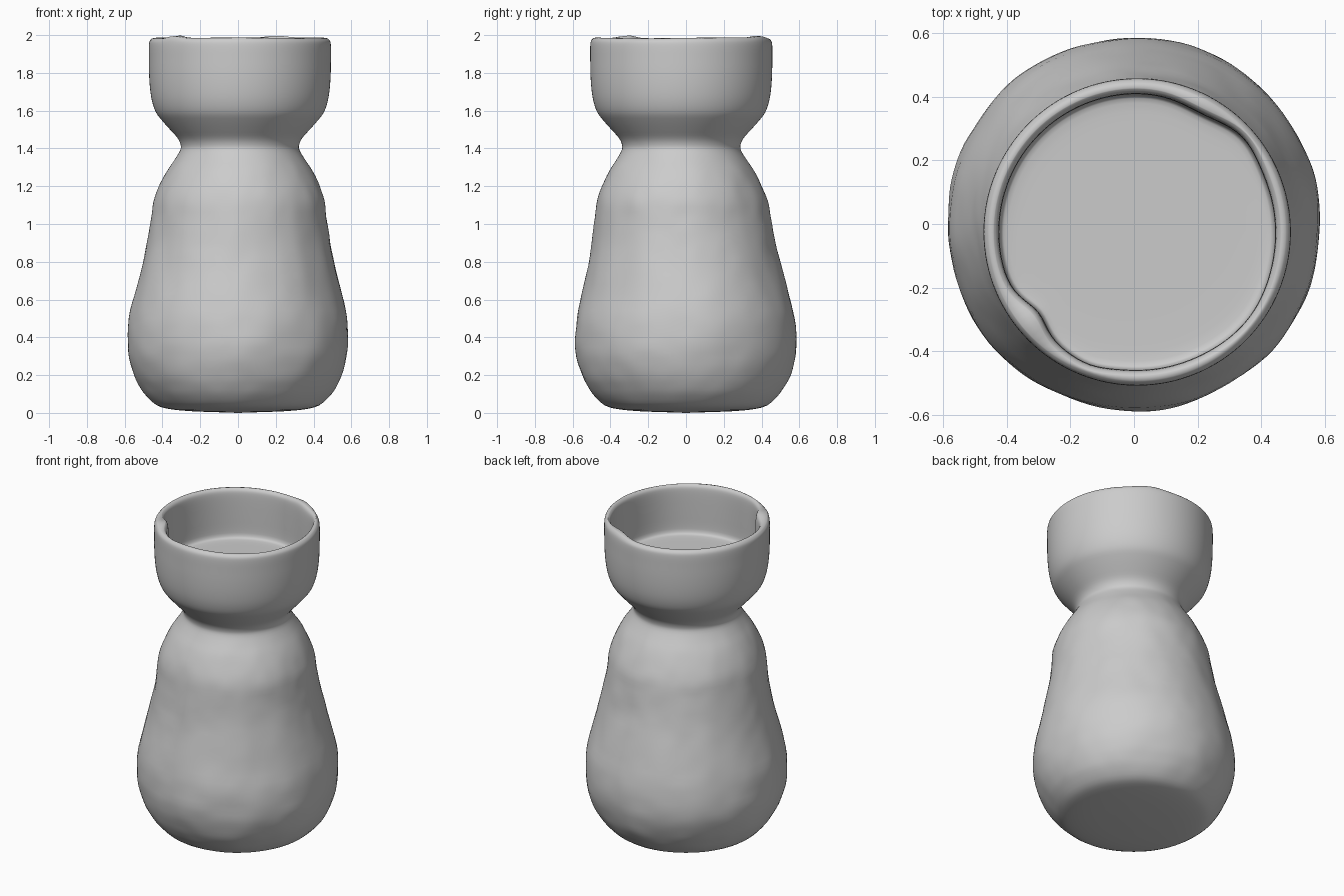
import bpy, bmesh, math
from mathutils import Vector, noise

if "Cube" in bpy.data.objects:
    bpy.data.objects.remove(bpy.data.objects["Cube"])

SEG = 128

# Outer profile (radius, height): base, bulging body, neck, cup wall, rim
OUTER = [(0.12, 0.004), (0.25, 0.009), (0.36, 0.02), (0.43, 0.04), (0.485, 0.09), (0.52, 0.14),
         (0.55, 0.2), (0.577, 0.29), (0.586, 0.38), (0.577, 0.5), (0.548, 0.63),
         (0.512, 0.78), (0.485, 0.9), (0.465, 1.03), (0.452, 1.12), (0.425, 1.2),
         (0.385, 1.28), (0.345, 1.34), (0.316, 1.39), (0.314, 1.42), (0.33, 1.455),
         (0.37, 1.5), (0.41, 1.545), (0.444, 1.59), (0.465, 1.65), (0.476, 1.72),
         (0.481, 1.8), (0.482, 1.88), (0.482, 1.94), (0.478, 1.968), (0.466, 1.982)]
# Inner profile: rounded lip, inner wall, floor of the cup
INNER = [(0.452, 1.985), (0.441, 1.975), (0.435, 1.955), (0.433, 1.9), (0.433, 1.8),
         (0.433, 1.72), (0.428, 1.685), (0.405, 1.672), (0.3, 1.67), (0.15, 1.67)]


def smooth_profile(pts, steps):
    """Catmull-Rom subdivision of a profile."""
    out = []
    for i in range(len(pts) - 1):
        p = [Vector(pts[min(max(i + k, 0), len(pts) - 1)]) for k in (-1, 0, 1, 2)]
        for s in range(steps):
            t = s / steps
            out.append(0.5 * (2 * p[1] + (p[2] - p[0]) * t
                              + (2 * p[0] - 5 * p[1] + 4 * p[2] - p[3]) * t * t
                              + (3 * p[1] - p[0] - 3 * p[2] + p[3]) * t ** 3))
    return out + [Vector(pts[-1])]


def bump(a, centre, width):
    d = (a - math.radians(centre) + math.pi) % (2 * math.pi) - math.pi
    return math.exp(-(d / math.radians(width)) ** 2)


def step(z, lo, hi):
    t = min(max((z - lo) / (hi - lo), 0), 1)
    return t * t * (3 - 2 * t)


def point(r, z, a, inner):
    c, s = math.cos(a), math.sin(a)
    # Hand-formed unevenness on the body, fading out at the neck
    if not inner:
        fade = (1 - step(z, 1.2, 1.42)) * step(z, 0.0, 0.1)
        r += 0.007 * fade * noise.noise(Vector((c * 2.4, s * 2.4, z * 4.5)))
        r += 0.003 * fade * noise.noise(Vector((c * 5, s * 5, z * 12 + 7)))
    else:
        # Pinched dent and slightly flattened spots inside the cup
        k = step(r, 0.3, 0.43)
        r += k * (-0.034 * bump(a, 219, 11) - 0.012 * bump(a, 62, 14)
                  + 0.012 * bump(a, 42, 12) + 0.008 * bump(a, 322, 20)
                  + 0.008 * bump(a, 250, 10))
    # Small raised spots on the rim
    z += step(z, 1.95, 1.985) * (0.014 * bump(a, 221, 9) + 0.012 * bump(a, 65, 12)
                                 + 0.002 * math.sin(3 * a))
    # Neck and cup sit slightly off centre
    k = step(z, 0.4, 1.4)
    return (r * c + 0.01 * k, r * s - 0.025 * k, z)


# Vessel: one continuous turned surface from base to cup floor
rings = [(p.x, p.y, False) for p in smooth_profile(OUTER, 3)]
rings += [(p.x, p.y, True) for p in smooth_profile(INNER, 3)]
bm = bmesh.new()
loops = [[bm.verts.new(point(r, z, 2 * math.pi * i / SEG, inn)) for i in range(SEG)]
         for r, z, inn in rings]
for lo, hi in zip(loops, loops[1:]):
    for i in range(SEG):
        j = (i + 1) % SEG
        bm.faces.new((lo[i], lo[j], hi[j], hi[i]))

# Close the underside and the cup floor
base = bm.verts.new((0, 0, 0))
floor = bm.verts.new((0.01, -0.025, 1.67))
for i in range(SEG):
    j = (i + 1) % SEG
    bm.faces.new((base, loops[0][j], loops[0][i]))
    bm.faces.new((floor, loops[-1][i], loops[-1][j]))
bmesh.ops.recalc_face_normals(bm, faces=bm.faces)
for f in bm.faces:
    f.smooth = True

mesh = bpy.data.meshes.new("vessel")
bm.to_mesh(mesh)
bm.free()
clay = bpy.data.materials.new("pale grey clay")
clay.diffuse_color = (0.6, 0.6, 0.6, 1)
clay.use_nodes = True
clay.node_tree.nodes["Principled BSDF"].inputs["Base Color"].default_value = clay.diffuse_color
mesh.materials.append(clay)
bpy.context.collection.objects.link(bpy.data.objects.new("vessel", mesh))
